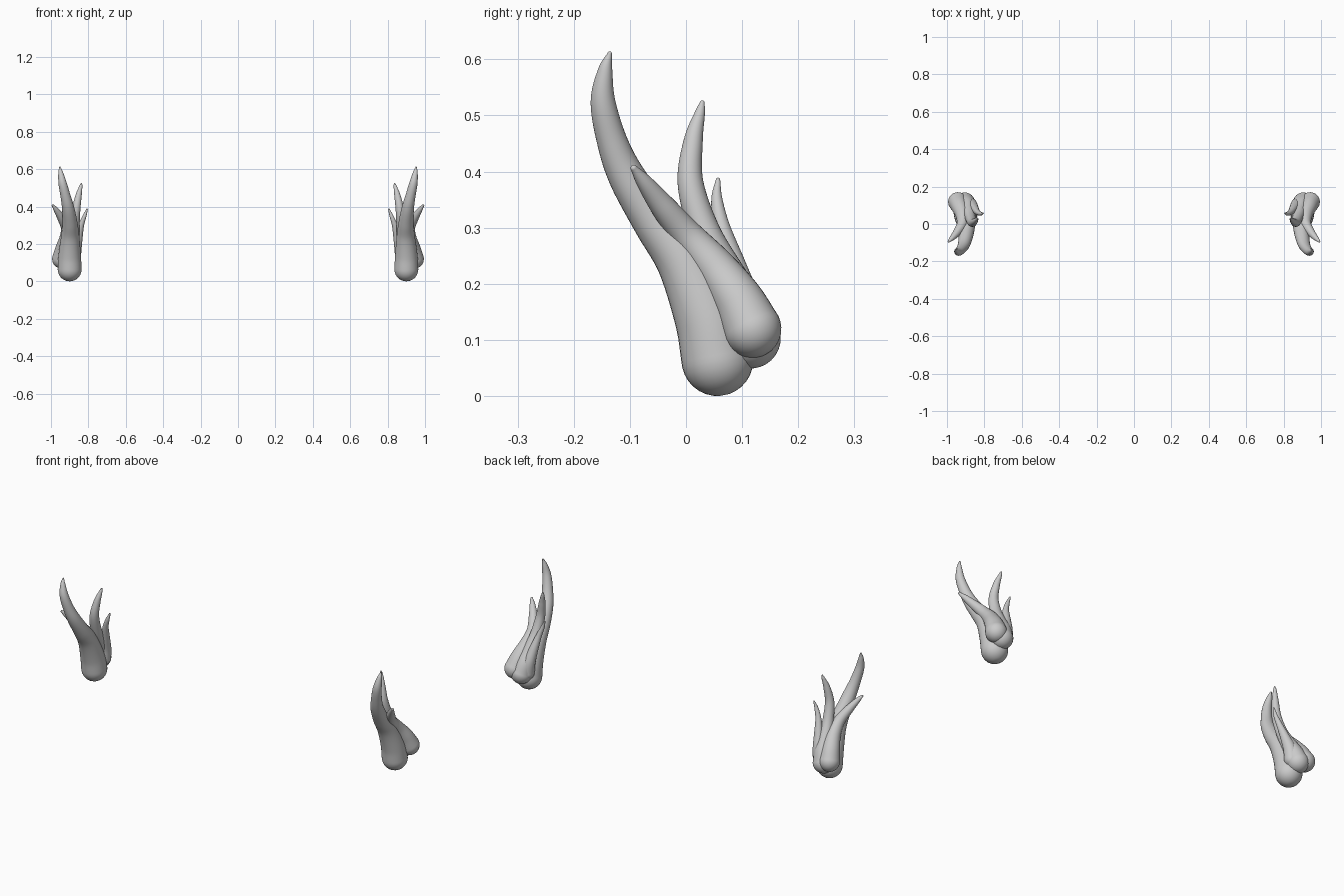
import bpy, bmesh, math
from mathutils import Vector

if "Cube" in bpy.data.objects:
    bpy.data.objects.remove(bpy.data.objects["Cube"])

SIDES = 32
STEPS = 8


def catmull(a, b, c, d, t):
    return 0.5 * (2 * b + (c - a) * t + (2 * a - 5 * b + 4 * c - d) * t * t
                  + (3 * b - a - 3 * c + d) * t ** 3)


def horn(name, pts):
    """Loft a round tapering horn through (x, y, z, radius) points, mirrored in x."""
    k = [Vector(p) for p in pts]
    k = [2 * k[0] - k[1]] + k + [2 * k[-1] - k[-2]]
    path = []
    for i in range(1, len(k) - 2):
        for s in range(STEPS):
            path.append(catmull(*k[i - 1:i + 3], s / STEPS))
    path.append(k[-2])
    pos = [p.to_3d() for p in path]
    rad = [max(p[3], 0.002) for p in path]
    tan = [(pos[min(i + 1, len(pos) - 1)] - pos[max(i - 1, 0)]).normalized()
           for i in range(len(pos))]
    rings = list(zip(pos, rad, tan))

    # rounded ends
    def cap(p, r, t, sign):
        return [(p + t * sign * r * math.sin(a), r * math.cos(a), t)
                for a in (math.radians(d) for d in (12, 24, 36, 48, 60, 72, 82))]
    rings = cap(*rings[0], -1)[::-1] + rings + cap(*rings[-1], 1)

    bm = bmesh.new()
    loops = []
    for p, r, t in rings:
        u = Vector((1, 0, 0))
        u = (u - t * u.dot(t)).normalized()
        v = t.cross(u)
        loops.append([bm.verts.new(p + r * (u * math.cos(a) + v * math.sin(a)))
                      for a in (2 * math.pi * j / SIDES for j in range(SIDES))])
    for a, b in zip(loops, loops[1:]):
        for j in range(SIDES):
            n = (j + 1) % SIDES
            bm.faces.new((a[j], a[n], b[n], b[j]))
    bm.faces.new(loops[0][::-1])
    bm.faces.new(loops[-1])
    bmesh.ops.recalc_face_normals(bm, faces=bm.faces)
    for f in bm.faces:
        f.smooth = True
    me = bpy.data.meshes.new(name)
    bm.to_mesh(me)
    bm.free()
    ob = bpy.data.objects.new(name, me)
    bpy.context.collection.objects.link(ob)
    m = ob.modifiers.new("Mirror", 'MIRROR')
    m.use_axis[0] = True
    m.use_mirror_merge = False
    return ob


# tall front horn with the largest bulb
horn("main_horn", [
    (.900, .056, .064, .064), (.900, .040, .137, .060), (.897, -.003, .238, .049),
    (.898, -.055, .311, .040), (.908, -.105, .390, .033), (.922, -.132, .455, .027),
    (.938, -.148, .525, .022), (.948, -.144, .580, .013), (.952, -.136, .610, .004)])

# outer horn, sweeping forward and outward
horn("outer_horn", [
    (.942, .118, .120, .052), (.932, .092, .172, .045), (.918, .050, .230, .037),
    (.918, .002, .285, .029), (.945, -.043, .340, .022), (.972, -.075, .382, .014),
    (.990, -.093, .406, .006)])

# middle inner horn
horn("middle_horn", [
    (.905, .115, .103, .054), (.893, .100, .155, .045), (.884, .070, .215, .036),
    (.875, .033, .293, .028), (.866, .008, .380, .023), (.853, .013, .455, .017),
    (.841, .025, .505, .009), (.837, .029, .523, .004)])

# small innermost horn
horn("small_horn", [
    (.877, .105, .110, .036), (.868, .102, .165, .031), (.854, .085, .230, .023),
    (.838, .064, .300, .015), (.820, .055, .350, .010), (.807, .057, .385, .004)])
